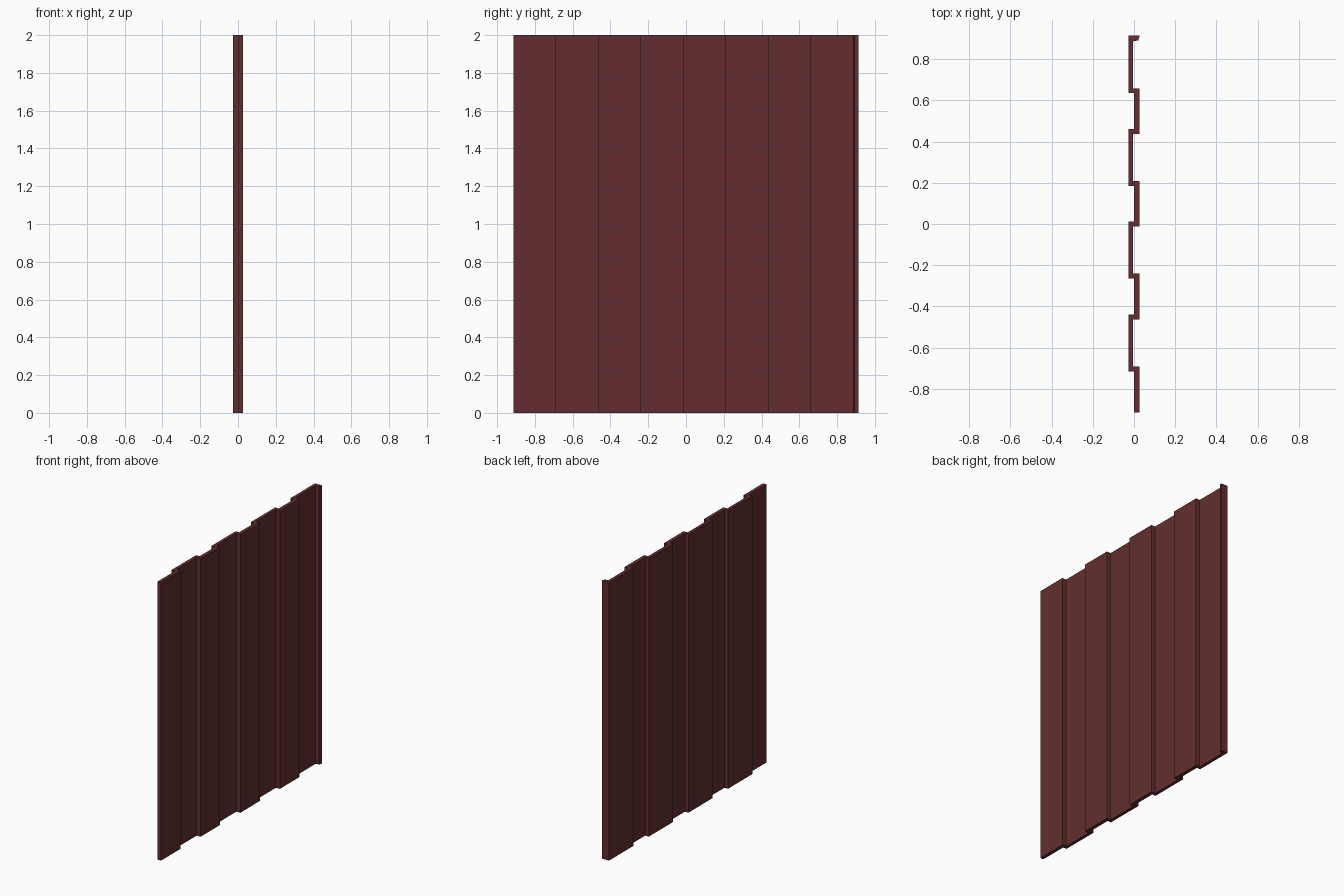
import bpy, bmesh

if "Cube" in bpy.data.objects:
    bpy.data.objects.remove(bpy.data.objects["Cube"])

H = 2.0                      # panel height
END = 0.914                  # half width
PITCH = 0.45                 # spacing of the ribs
OUT, IN_R, IN_L = 0.027, 0.001, -0.004   # outer faces, inner faces of the two flange rows

mat = bpy.data.materials.new("dark red painted steel")
mat.diffuse_color = (0.125, 0.027, 0.029, 1)
mat.use_nodes = True
mat.node_tree.nodes["Principled BSDF"].inputs["Base Color"].default_value = mat.diffuse_color

# Stepped cross-section: right-hand outline going +y, left-hand outline as its partner
right = [(OUT, -END)]
left = [(IN_R, -END)]
for i in range(4):
    y = -0.691 + i * PITCH              # step from right flange to left flange
    right += [(OUT, y), (IN_L, y)]
    left += [(IN_R, y - 0.024), (-OUT, y - 0.024)]
    if i < 3:                           # step back to the right flange
        s = y + 0.228
        right += [(IN_L, s), (OUT, s)]
        left += [(-OUT, s + 0.024), (IN_R, s + 0.024)]
# Tapered closing lip at the far edge
right += [(IN_L, 0.887), (0.021, 0.892), (OUT, END)]
left += [(-OUT, END)]

# Extrude the section to full height
bm = bmesh.new()
face = bm.faces.new([bm.verts.new((x, y, 0)) for x, y in right + left[::-1]])
ext = bmesh.ops.extrude_face_region(bm, geom=[face], use_keep_orig=True)
bmesh.ops.translate(bm, vec=(0, 0, H),
                    verts=[g for g in ext["geom"] if isinstance(g, bmesh.types.BMVert)])
bmesh.ops.recalc_face_normals(bm, faces=bm.faces)
caps = [f for f in bm.faces if len(f.verts) > 4]
bmesh.ops.triangulate(bm, faces=caps)

me = bpy.data.meshes.new("corrugated_wall_panel")
bm.to_mesh(me)
bm.free()
me.materials.append(mat)
ob = bpy.data.objects.new("corrugated_wall_panel", me)
bpy.context.collection.objects.link(ob)
